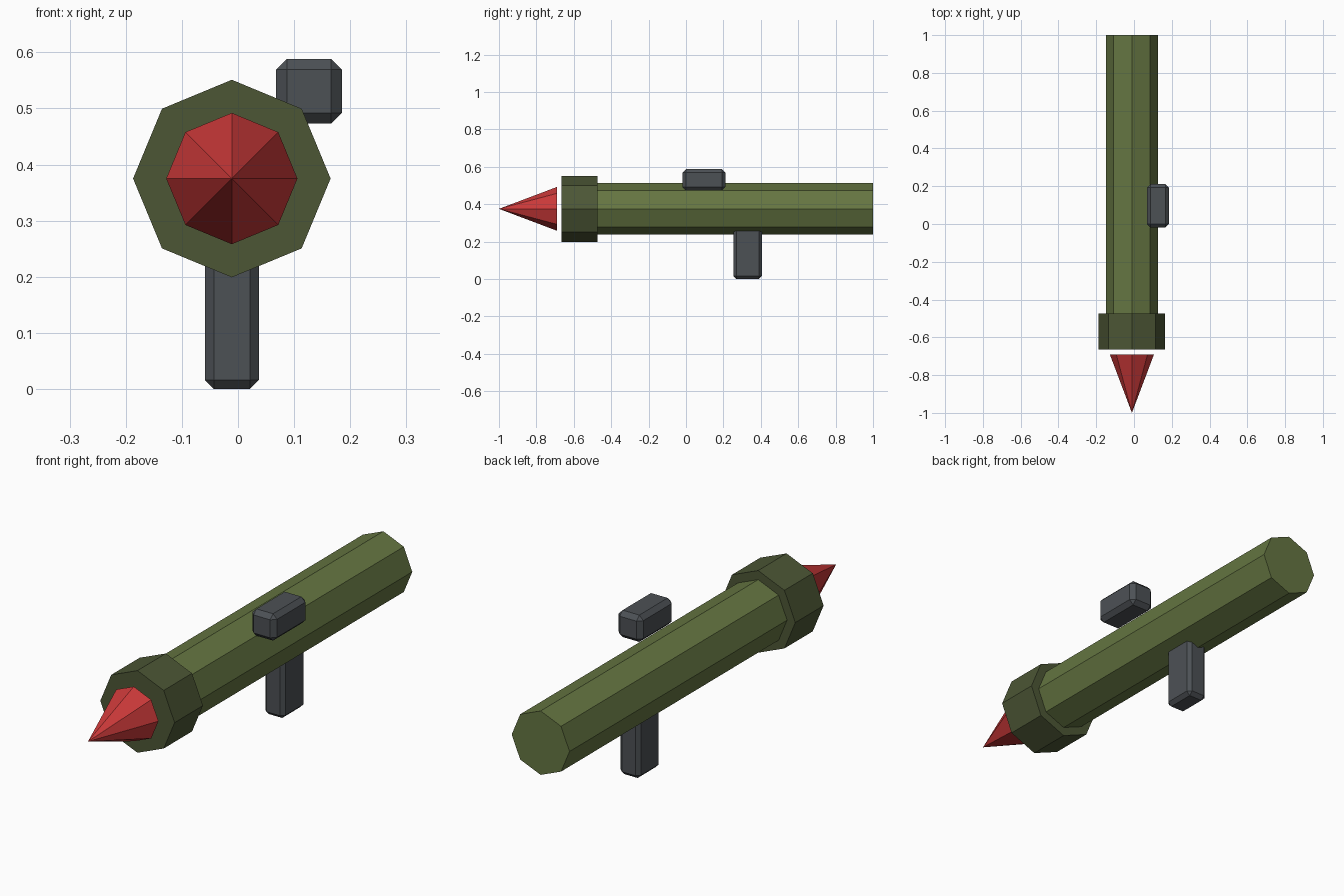
import bpy
import bmesh
from math import pi
from mathutils import Matrix, Vector

cube = bpy.data.objects.get("Cube")
if cube:
    bpy.data.objects.remove(cube, do_unlink=True)

AXIS_X, AXIS_Z = -0.011, 0.375


def material(name, rgb):
    mat = bpy.data.materials.new(name)
    mat.use_nodes = True
    color = (*rgb, 1.0)
    mat.diffuse_color = color
    mat.node_tree.nodes["Principled BSDF"].inputs["Base Color"].default_value = color
    return mat


def add_object(name, bm, mat):
    bmesh.ops.recalc_face_normals(bm, faces=bm.faces)
    mesh = bpy.data.meshes.new(name)
    bm.to_mesh(mesh)
    bm.free()
    mesh.materials.append(mat)
    obj = bpy.data.objects.new(name, mesh)
    bpy.context.collection.objects.link(obj)
    return obj


def octagon(name, y_front, y_back, r_front, r_back, mat):
    """Eight-sided prism or cone lying along y, with a corner at the top."""
    bm = bmesh.new()
    place = Matrix.Translation((AXIS_X, (y_front + y_back) / 2, AXIS_Z))
    bmesh.ops.create_cone(bm, cap_ends=True, segments=8, radius1=r_back,
                          radius2=r_front, depth=y_back - y_front,
                          matrix=place @ Matrix.Rotation(pi / 2, 4, "X"))
    bmesh.ops.remove_doubles(bm, verts=bm.verts, dist=0.0001)
    return add_object(name, bm, mat)


def chamfered_box(name, low, high, chamfer, mat):
    low, high = Vector(low), Vector(high)
    bm = bmesh.new()
    bmesh.ops.create_cube(bm, size=1, matrix=Matrix.Translation((low + high) / 2)
                          @ Matrix.Diagonal((*(high - low), 1)))
    bmesh.ops.bevel(bm, geom=bm.edges[:], offset=chamfer, segments=1,
                    affect="EDGES", profile=0.5)
    return add_object(name, bm, mat)


olive = material("olive green", (0.13, 0.18, 0.054))
dark_olive = material("dark olive", (0.073, 0.094, 0.036))
red = material("warhead red", (0.60, 0.041, 0.041))
grey = material("dark grey", (0.073, 0.082, 0.091))

# Tube, muzzle collar and pointed warhead share one axis
octagon("tube", -0.60, 1.0, 0.137, 0.137, olive)
octagon("muzzle_collar", -0.665, -0.473, 0.176, 0.176, dark_olive)
octagon("warhead", -1.0, -0.69, 0.0, 0.117, red)

# Grip below, sight on the upper left side
chamfered_box("grip", (-0.059, 0.253, 0.0), (0.037, 0.405, 0.28), 0.016, grey)
chamfered_box("sight", (0.068, -0.019, 0.473), (0.185, 0.211, 0.588), 0.019, grey)
